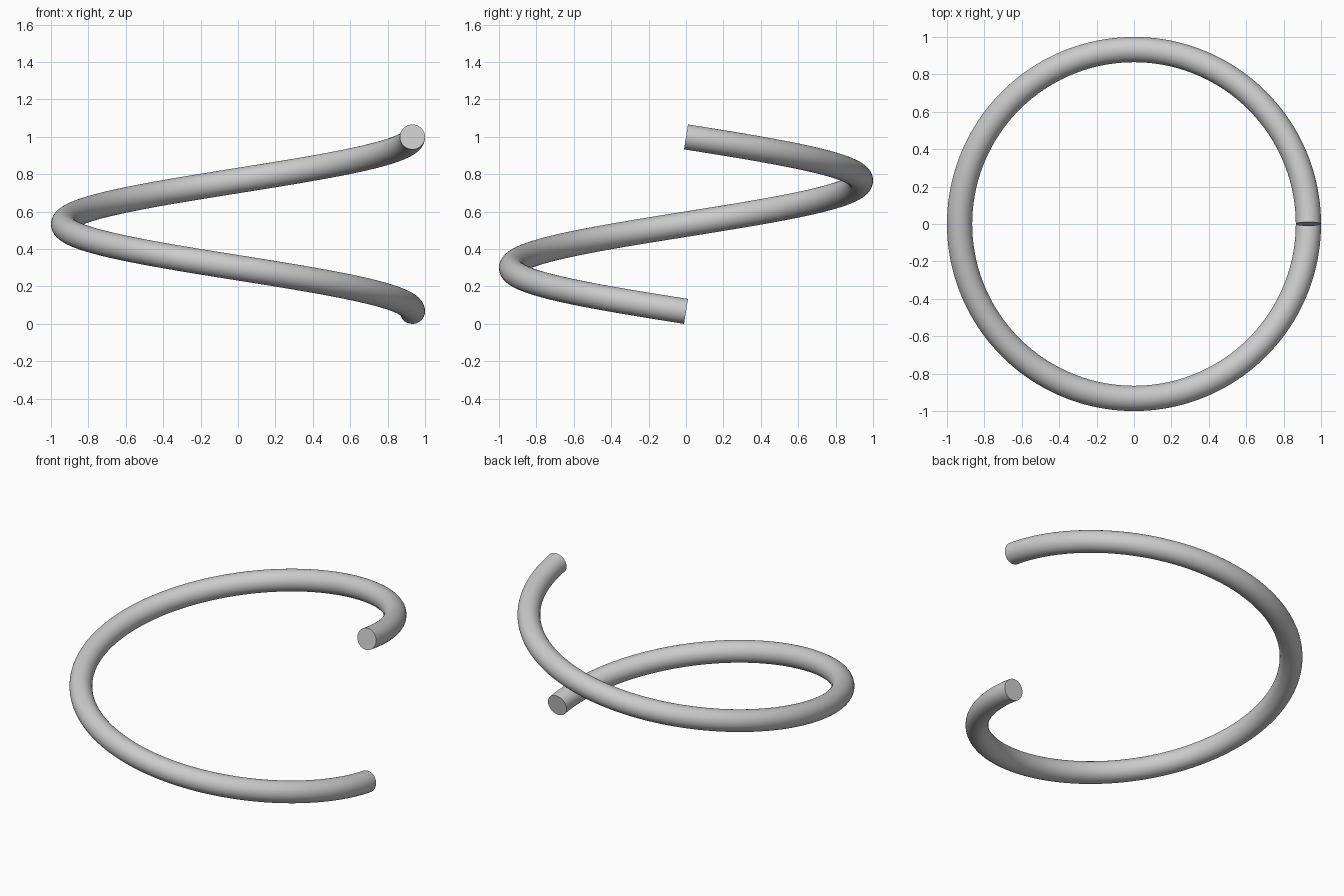
import bpy, bmesh
from math import sin, cos, pi, radians, sqrt
from mathutils import Vector

if "Cube" in bpy.data.objects:
    bpy.data.objects.remove(bpy.data.objects["Cube"])

TUBE = 0.0675           # wire radius
R = 1.0 - TUBE          # coil radius
RISE = 0.933            # height gained over one turn
STEPS, SIDES = 160, 40

slope = RISE / (2 * pi * R)
c = 1 / sqrt(1 + slope ** 2)
z0 = TUBE * c           # lowest point of the start cap rests on z = 0

bm = bmesh.new()


def ring(t):
    """Circle of vertices square to the clockwise rising helix at fraction t."""
    a = -2 * pi * t
    out = Vector((cos(a), sin(a), 0))
    along = Vector((sin(a), -cos(a), slope)).normalized()
    up = out.cross(along)
    centre = out * R + Vector((0, 0, z0 + RISE * t))
    return [bm.verts.new(centre + TUBE * (out * cos(b) + up * sin(b)))
            for b in (2 * pi * k / SIDES for k in range(SIDES))]


# wire surface
rings = [ring(i / STEPS) for i in range(STEPS + 1)]
for p, q in zip(rings, rings[1:]):
    for k in range(SIDES):
        n = (k + 1) % SIDES
        bm.faces.new((p[k], p[n], q[n], q[k]))

# flat end caps
bm.faces.new(rings[0])
bm.faces.new(rings[-1])
bmesh.ops.recalc_face_normals(bm, faces=bm.faces)

mesh = bpy.data.meshes.new("coil")
bm.to_mesh(mesh)
bm.free()
coil = bpy.data.objects.new("coil", mesh)
bpy.context.collection.objects.link(coil)
bpy.context.view_layer.objects.active = coil
coil.select_set(True)
bpy.ops.object.shade_smooth_by_angle(angle=radians(30))
